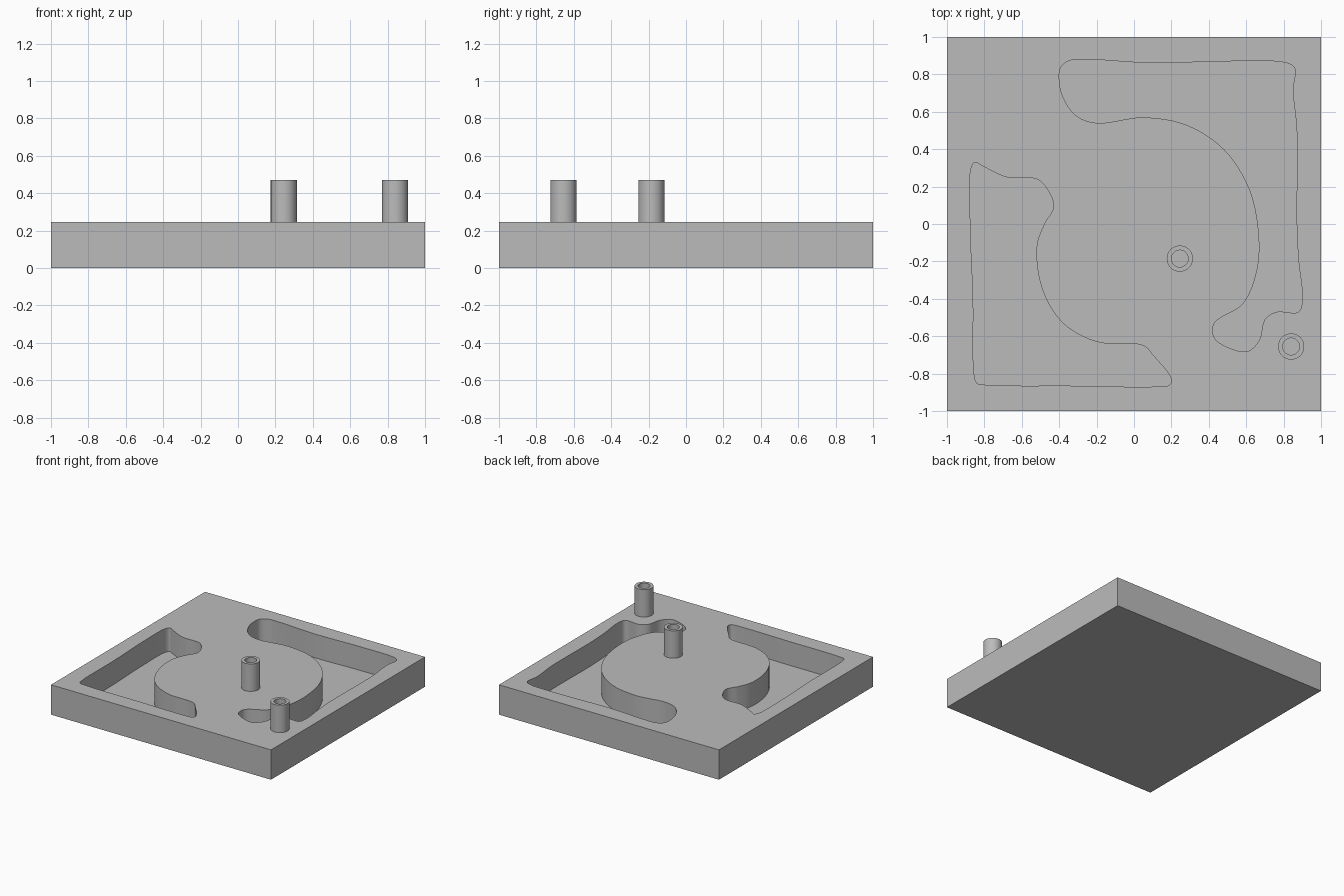
import bpy
import bmesh
import math
from mathutils import Vector

default_cube = bpy.data.objects.get("Cube")
if default_cube:
    bpy.data.objects.remove(default_cube, do_unlink=True)

PLATE_TOP = 0.245
POCKET_FLOOR = 0.05
POST_TOP = 0.47

# Single plain grey
grey = bpy.data.materials.new("grey")
grey.use_nodes = True
grey.diffuse_color = (0.5, 0.5, 0.5, 1)
grey.node_tree.nodes["Principled BSDF"].inputs["Base Color"].default_value = grey.diffuse_color


def make_object(name, bm):
    """Turn a bmesh into a linked grey object."""
    bmesh.ops.recalc_face_normals(bm, faces=bm.faces)
    mesh = bpy.data.meshes.new(name)
    bm.to_mesh(mesh)
    bm.free()
    mesh.materials.append(grey)
    obj = bpy.data.objects.new(name, mesh)
    bpy.context.collection.objects.link(obj)
    return obj


def select_only(obj):
    bpy.ops.object.select_all(action='DESELECT')
    obj.select_set(True)
    bpy.context.view_layer.objects.active = obj


def smooth(obj):
    select_only(obj)
    bpy.ops.object.shade_smooth_by_angle(angle=math.radians(35))


def closed_spline(points, steps=6):
    """Centripetal spline through a closed loop of points."""
    pts = [Vector(p) for p in points]
    count = len(pts)
    result = []
    for i in range(count):
        a, b, c, d = (pts[(i + k) % count] for k in (-1, 0, 1, 2))
        ta = 0.0
        tb = ta + math.sqrt((b - a).length)
        tc = tb + math.sqrt((c - b).length)
        td = tc + math.sqrt((d - c).length)
        for s in range(steps):
            t = tb + (tc - tb) * s / steps

            def mix(p, q, t_p, t_q):
                return p + (q - p) * ((t - t_p) / (t_q - t_p))

            ab, bc, cd = mix(a, b, ta, tb), mix(b, c, tb, tc), mix(c, d, tc, td)
            result.append(mix(mix(ab, bc, ta, tc), mix(bc, cd, tb, td), tb, tc))
    return result


def pocket_cutter(name, points):
    """Prism with a freeform outline, from pocket floor to above the plate."""
    bm = bmesh.new()
    loop = [bm.verts.new((p.x, p.y, POCKET_FLOOR)) for p in closed_spline(points)]
    base = bm.faces.new(loop)
    walls = bmesh.ops.extrude_face_region(bm, geom=[base])["geom"]
    top = [v for v in walls if isinstance(v, bmesh.types.BMVert)]
    bmesh.ops.translate(bm, verts=top, vec=(0, 0, PLATE_TOP))
    obj = make_object(name, bm)
    obj.hide_render = True
    return obj


def hollow_post(name, x, y, outer=0.07, inner=0.045, sides=48):
    """Tube standing on the plate, made by spinning its section."""
    bm = bmesh.new()
    section = [(outer, PLATE_TOP), (outer, POST_TOP), (inner, POST_TOP), (inner, PLATE_TOP)]
    verts = [bm.verts.new((r, 0, z)) for r, z in section]
    edges = [bm.edges.new(pair) for pair in zip(verts, verts[1:])]
    bmesh.ops.spin(bm, geom=verts + edges, cent=(0, 0, 0), axis=(0, 0, 1),
                   angle=math.tau, steps=sides, use_duplicate=False)
    bmesh.ops.remove_doubles(bm, verts=bm.verts, dist=0.0001)
    bmesh.ops.translate(bm, verts=bm.verts, vec=(x, y, 0))
    smooth(make_object(name, bm))


# Square base plate
bm = bmesh.new()
bmesh.ops.create_cube(bm, size=1)
bmesh.ops.scale(bm, verts=bm.verts, vec=(2, 2, PLATE_TOP))
bmesh.ops.translate(bm, verts=bm.verts, vec=(0, 0, PLATE_TOP / 2))
plate = make_object("base_plate", bm)

# Pocket sweeping round the back left corner
back_outline = [
    (-.4, .78), (-.39, .84), (-.34, .875), (-.25, .88), (.1, .86), (.5, .87),
    (.82, .86), (.86, .83), (.85, .72), (.87, .5), (.87, 0), (.88, -.2),
    (.9, -.4), (.88, -.47), (.76, -.47), (.7, -.51), (.67, -.62), (.61, -.68),
    (.53, -.67), (.43, -.61), (.43, -.53), (.58, -.43), (.65, -.28), (.67, -.1),
    (.62, .18), (.48, .4), (.28, .53), (.05, .57), (-.2, .54), (-.31, .58), (-.38, .68),
]

# Pocket sweeping round the front right corner
front_outline = [
    (-.87, .3), (-.85, .33), (-.81, .31), (-.68, .25), (-.52, .24), (-.46, .18),
    (-.43, .09), (-.48, 0), (-.52, -.12), (-.49, -.35), (-.38, -.53), (-.2, -.63),
    (.05, -.65), (.1, -.7), (.2, -.83), (.19, -.86), (.1, -.87), (-.3, -.865),
    (-.79, -.86), (-.84, -.85), (-.855, -.8), (-.86, -.4), (-.875, 0),
]

for name, outline in (("back_pocket_cutter", back_outline),
                      ("front_pocket_cutter", front_outline)):
    cutter = pocket_cutter(name, outline)
    cut = plate.modifiers.new(name, 'BOOLEAN')
    cut.operation = 'DIFFERENCE'
    cut.solver = 'EXACT'
    cut.object = cutter
    select_only(plate)
    bpy.ops.object.modifier_apply(modifier=cut.name)
    bpy.data.objects.remove(cutter, do_unlink=True)
smooth(plate)

# Two hollow posts
hollow_post("centre_post", .245, -.185)
hollow_post("corner_post", .84, -.655)
